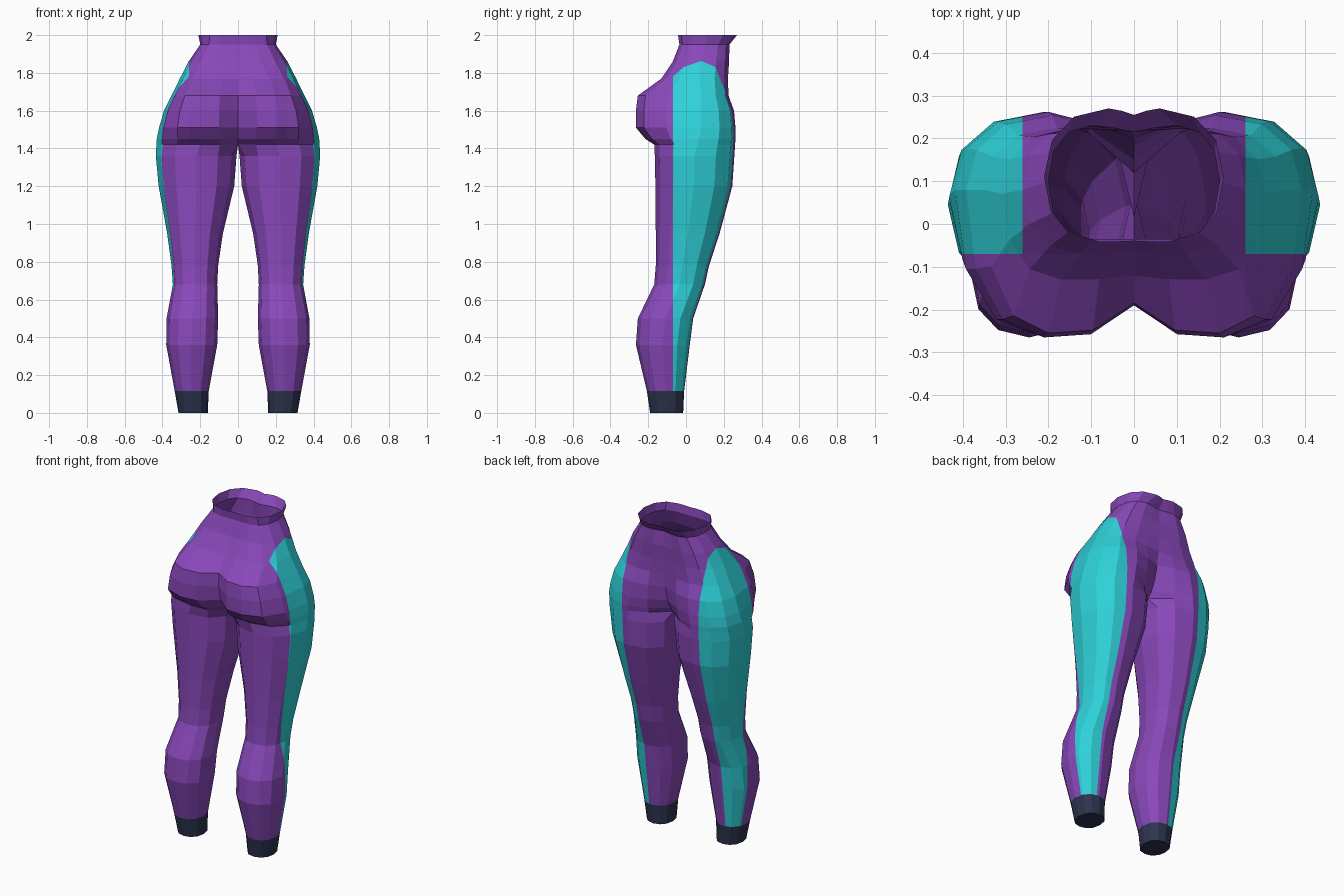
import bpy, bmesh, math
from mathutils import Vector

if "Cube" in bpy.data.objects:
    bpy.data.objects.remove(bpy.data.objects["Cube"])


def material(name, rgb):
    m = bpy.data.materials.new(name)
    m.diffuse_color = (*rgb, 1)
    m.use_nodes = True
    m.node_tree.nodes["Principled BSDF"].inputs["Base Color"].default_value = m.diffuse_color
    return m


def power(v, e=0.9):
    return math.copysign(abs(v) ** e, v)


def leg_ring(z, xi, xo, yf, yb):
    """Twelve-sided section of one leg, starting at its inner front."""
    cx, cy, rx, ry = (xi + xo) / 2, (yf + yb) / 2, (xo - xi) / 2, (yf - yb) / 2
    return [(cx + rx * power(math.cos(math.radians(a))),
             cy + ry * power(math.sin(math.radians(a))), z)
            for a in range(150, -210, -30)]


def hip_ring(z, yfc, xf, yf, xs, ys, xb, yb, ybc):
    """Half section of the hips: front centre, front, side, back, back centre."""
    pts = [(0, yfc), (xf * 0.5, yfc + (yf - yfc) * 0.65)]
    for a in range(90, -91, -30):
        c, s = power(math.cos(math.radians(a))), power(math.sin(math.radians(a)))
        x0, y1 = (xf, yf) if a > 0 else (xb, yb)
        pts.append((x0 + (xs - x0) * c, ys + (y1 - ys) * abs(s)))
    pts += [(xb * 0.48, ybc + (yb - ybc) * 0.9), (0, ybc), (0, (yfc + ybc) / 2)]
    return [(x, y, z) for x, y in pts]


# z, inner x, outer x, front y, back y
LEG = [
    (0.00, 0.160, 0.315, -0.015, -0.190),
    (0.115, 0.155, 0.335, -0.010, -0.207),
    (0.36, 0.110, 0.380, 0.020, -0.265),
    (0.50, 0.105, 0.378, 0.038, -0.255),
    (0.68, 0.110, 0.345, 0.100, -0.168),
    (0.78, 0.105, 0.352, 0.122, -0.160),
    (0.95, 0.080, 0.375, 0.178, -0.160),
    (1.20, 0.020, 0.420, 0.245, -0.162),
    (1.36, 0.008, 0.435, 0.256, -0.165),
]
# z, front centre y, front x/y, side x/y, back x/y, back centre y
HIPS = [
    (1.42, 0.12, 0.21, 0.260, 0.432, 0.06, 0.20, -0.168, -0.09),
    (1.45, 0.15, 0.21, 0.262, 0.430, 0.07, 0.19, -0.215, -0.13),
    (1.51, 0.18, 0.20, 0.262, 0.418, 0.08, 0.21, -0.265, -0.17),
    (1.60, 0.20, 0.19, 0.254, 0.392, 0.08, 0.21, -0.265, -0.19),
    (1.68, 0.215, 0.18, 0.225, 0.352, 0.08, 0.20, -0.255, -0.185),
    (1.77, 0.22, 0.15, 0.222, 0.308, 0.07, 0.17, -0.130, -0.12),
    (1.86, 0.225, 0.13, 0.228, 0.262, 0.08, 0.12, -0.070, -0.065),
    (1.95, 0.215, 0.10, 0.230, 0.200, 0.10, 0.10, -0.035, -0.035),
    (2.00, 0.255, 0.06, 0.270, 0.210, 0.11, 0.08, -0.042, -0.040),
]

# Loft one leg and half of the hips
bm = bmesh.new()
rings = [[bm.verts.new(p) for p in r]
         for r in [leg_ring(*t) for t in LEG] + [hip_ring(*t) for t in HIPS]]
for low, high in zip(rings, rings[1:]):
    for i in range(12):
        j = (i + 1) % 12
        quad = (high[i], high[j], low[j], low[i])
        if any(v.co.x > 1e-5 for v in quad):      # leave the centre plane open
            bm.faces.new(quad)
bm.faces.new(rings[0])                            # ankle end

# Cut the borders of the side panel
PANEL_X, PANEL_Y, CUFF_Z = 0.26, -0.07, 0.115
for co, no in (((PANEL_X, 0, 0), (1, 0, 0)), ((0, PANEL_Y, 0), (0, 1, 0))):
    bmesh.ops.bisect_plane(bm, geom=bm.verts[:] + bm.edges[:] + bm.faces[:],
                           plane_co=Vector(co), plane_no=Vector(no), dist=1e-5)

# Colours: purple cloth, turquoise side panel, navy cuff
for f in bm.faces:
    c = f.calc_center_median()
    f.smooth = False
    if c.z < CUFF_Z:
        f.material_index = 2
    elif c.x > PANEL_X and c.y > PANEL_Y and c.z < 1.87:
        f.material_index = 1

mesh = bpy.data.meshes.new("leggings")
bm.to_mesh(mesh)
bm.free()
mesh.materials.append(material("purple_cloth", (0.25, 0.065, 0.49)))
mesh.materials.append(material("turquoise_panel", (0.027, 0.64, 0.69)))
mesh.materials.append(material("navy_cuff", (0.025, 0.034, 0.075)))
leggings = bpy.data.objects.new("leggings", mesh)
bpy.context.collection.objects.link(leggings)

# Mirror to the other leg
mirror = leggings.modifiers.new("mirror", 'MIRROR')
mirror.use_clip = True
mirror.merge_threshold = 0.001
